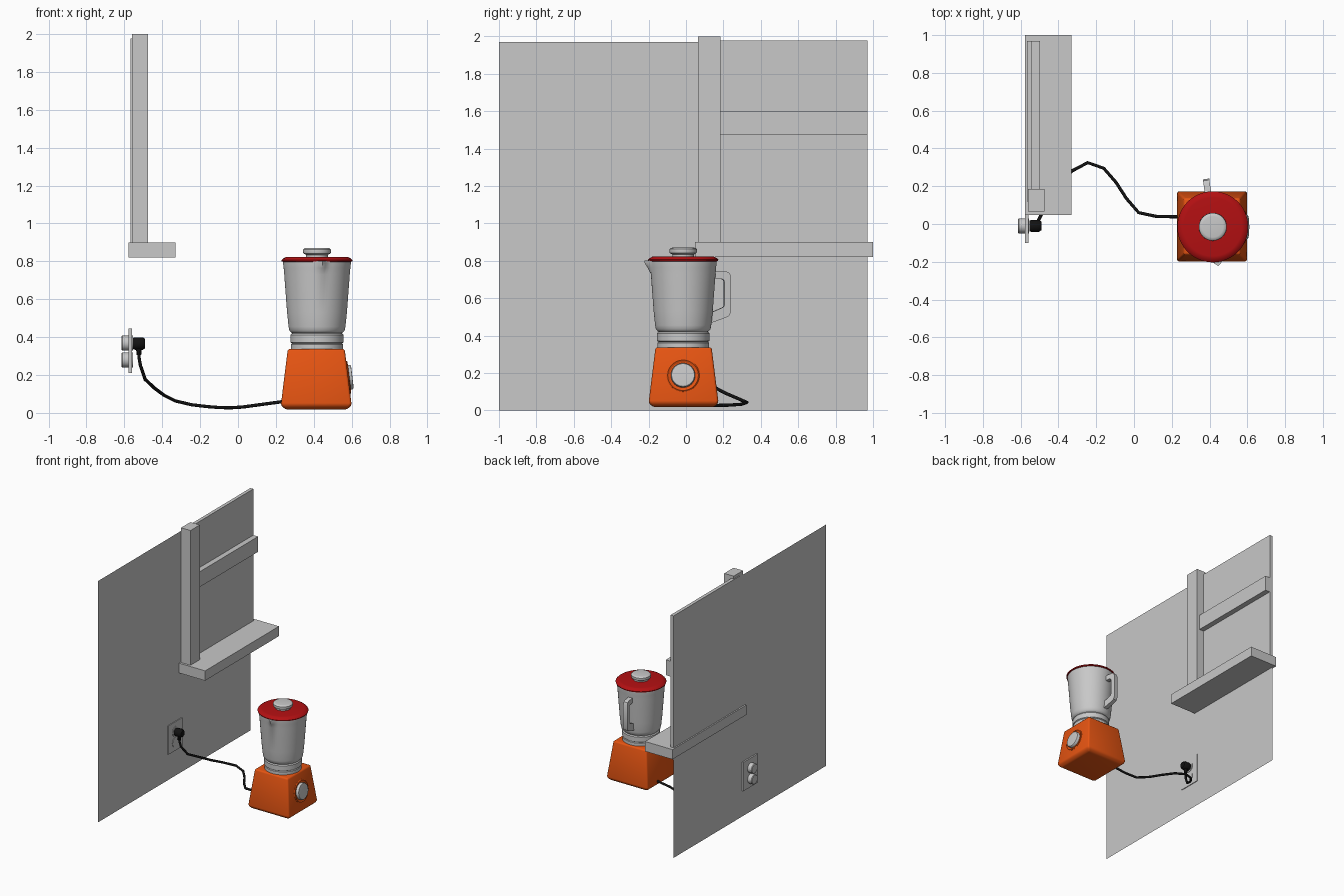
import bpy, bmesh, math
from mathutils import Matrix, Vector

if "Cube" in bpy.data.objects:
    bpy.data.objects.remove(bpy.data.objects["Cube"])


def material(name, rgb):
    m = bpy.data.materials.new(name)
    m.diffuse_color = (*rgb, 1)
    m.use_nodes = True
    m.node_tree.nodes["Principled BSDF"].inputs["Base Color"].default_value = m.diffuse_color
    return m


GREY = material("light_grey", (0.58, 0.58, 0.58))
ORANGE = material("orange", (0.8, 0.09, 0.006))
RED = material("dark_red", (0.45, 0.005, 0.006))
BLACK = material("black", (0.006, 0.006, 0.006))


def finish(name, bm, mat, smooth=True):
    bmesh.ops.recalc_face_normals(bm, faces=bm.faces)
    me = bpy.data.meshes.new(name)
    bm.to_mesh(me)
    bm.free()
    ob = bpy.data.objects.new(name, me)
    bpy.context.collection.objects.link(ob)
    me.materials.append(mat)
    if smooth:
        bpy.ops.object.select_all(action='DESELECT')
        ob.select_set(True)
        bpy.context.view_layer.objects.active = ob
        bpy.ops.object.shade_smooth_by_angle(angle=math.radians(35))
    return ob


def box(name, x, y, z, mat):
    """Box from (min, max) pairs."""
    bm = bmesh.new()
    size = [b - a for a, b in (x, y, z)]
    mid = [(a + b) / 2 for a, b in (x, y, z)]
    bmesh.ops.create_cube(bm, size=1, matrix=Matrix.Translation(mid) @ Matrix.Diagonal((*size, 1)))
    return finish(name, bm, mat, False)


def lathe(name, profile, mat, matrix, n=48, deform=None):
    """Spin a (radius, height) profile about local z, capped at both ends."""
    bm = bmesh.new()
    rings = []
    for r, h in profile:
        ring = []
        for i in range(n):
            a = 2 * math.pi * i / n
            rr = r + (deform(a, h) if deform else 0)
            ring.append(bm.verts.new((rr * math.cos(a), rr * math.sin(a), h)))
        rings.append(ring)
    for a, b in zip(rings, rings[1:]):
        for i in range(n):
            j = (i + 1) % n
            bm.faces.new((a[i], a[j], b[j], b[i]))
    bm.faces.new(rings[0][::-1])
    bm.faces.new(rings[-1])
    bm.transform(matrix)
    return finish(name, bm, mat)


# wall sheet and window
bm = bmesh.new()
bm.faces.new([bm.verts.new((-0.565, y, z)) for y, z in ((-1, 0), (0.97, 0), (0.97, 1.97), (-1, 1.97))])
finish("wall", bm, GREY, False)
box("window_pane", (-0.567, -0.54), (0.12, 0.97), (0.86, 1.977), GREY)
box("window_post", (-0.56, -0.475), (0.065, 0.185), (0.9, 2.0), GREY)
box("window_crossbar", (-0.54, -0.497), (0.185, 0.97), (1.475, 1.6), GREY)
box("window_sill", (-0.578, -0.33), (0.047, 1.0), (0.82, 0.9), GREY)

# wall outlet: plate and two sockets that run through the wall
box("outlet_plate", (-0.577, -0.559), (-0.1, 0.083), (0.21, 0.445), GREY)
for label, z in (("upper", 0.368), ("lower", 0.28)):
    lathe("outlet_socket_" + label, [(0.036, 0), (0.04, 0.005), (0.04, 0.06)], GREY,
          Matrix.Translation((-0.615, -0.01, z)) @ Matrix.Rotation(math.pi / 2, 4, 'Y'), 24)

# plug with strain relief
lathe("plug", [(0.03, 0), (0.033, 0.01), (0.033, 0.05), (0.025, 0.062)], BLACK,
      Matrix.Translation((-0.553, -0.01, 0.366)) @ Matrix.Rotation(math.pi / 2, 4, 'Y'), 10)
lathe("plug_strain_relief", [(0.012, 0), (0.017, 0.05)], BLACK,
      Matrix.Translation((-0.523, -0.01, 0.305)), 10)

# power cord
path = [(-.523, -.01, .33), (-.522, -.008, .29), (-.515, .0, .25), (-.49, .05, .177),
        (-.44, .14, .13), (-.39, .21, .093), (-.33, .28, .063), (-.245, .325, .043),
        (-.16, .295, .033), (-.095, .22, .028), (-.04, .135, .027), (.025, .06, .031),
        (.12, .04, .044), (.27, .038, .064)]
cu = bpy.data.curves.new("power_cord", 'CURVE')
cu.dimensions = '3D'
cu.bevel_depth = 0.009
cu.bevel_resolution = 2
cu.use_fill_caps = True
sp = cu.splines.new('POLY')
sp.points.add(len(path) - 1)
for p, co in zip(sp.points, path):
    p.co = (*co, 1)
cord = bpy.data.objects.new("power_cord", cu)
bpy.context.collection.objects.link(cord)
cu.materials.append(BLACK)
bpy.ops.object.select_all(action='DESELECT')
cord.select_set(True)
bpy.context.view_layer.objects.active = cord
bpy.ops.object.convert(target='MESH')

# motor base: tapered square body with rounded edges
CX, CY = 0.413, -0.013
bm = bmesh.new()
rings = []
for half, z in ((0.162, 0.018), (0.187, 0.04), (0.15, 0.338)):
    rings.append([bm.verts.new((CX + sx * half, CY + sy * half, z))
                  for sx, sy in ((-1, -1), (1, -1), (1, 1), (-1, 1))])
for a, b in zip(rings, rings[1:]):
    for i in range(4):
        bm.faces.new((a[i], a[(i + 1) % 4], b[(i + 1) % 4], b[i]))
bm.faces.new(rings[0][::-1])
bm.faces.new(rings[-1])
bmesh.ops.bevel(bm, geom=list(bm.edges), offset=0.012, segments=3, profile=0.5, affect='EDGES')
finish("motor_base", bm, ORANGE)

# control dial on the sloping right side
side = Matrix.Translation((0.579, CY - 0.003, 0.187)) @ Matrix.Rotation(math.radians(83), 4, 'Y')
lathe("dial_surround", [(0.088, -0.01), (0.088, 0.004), (0.082, 0.009), (0.074, 0.004), (0.07, 0.002)],
      ORANGE, side)
lathe("dial", [(0.065, -0.005), (0.065, 0.018), (0.061, 0.024), (0.05, 0.025)], GREY, side)

# jug, turned slightly so the handle and spout sit off axis
jug = Matrix.Translation((0.417, -0.015, 0)) @ Matrix.Rotation(math.radians(8), 4, 'Z')
lathe("jug_collar", [(0.138, 0.33), (0.138, 0.362), (0.132, 0.367), (0.14, 0.372), (0.14, 0.412),
                     (0.134, 0.42), (0.12, 0.422)], GREY, jug)


def spout(a, h):
    """Outward push for the pouring lip at local -y."""
    d = abs(a - 1.5 * math.pi)
    return 0.03 * max(0, 1 - d / 0.2) * min(1, max(0, (h - 0.73) / 0.06))


lathe("jug", [(0.115, 0.415), (0.135, 0.422), (0.146, 0.435), (0.15, 0.455), (0.158, 0.53),
              (0.173, 0.73), (0.176, 0.765), (0.179, 0.79), (0.179, 0.802)], GREY, jug, 72, spout)

# handle: matching outer and inner outlines, given width
outer = [(.163, .743), (.233, .743), (.248, .735), (.256, .715), (.256, .53), (.248, .508), (.23, .497), (.14, .465)]
inner = [(.163, .702), (.208, .702), (.217, .698), (.22, .688), (.22, .565), (.218, .556), (.21, .55), (.14, .52)]
bm = bmesh.new()
sec = []
for (ro, zo), (ri, zi) in zip(outer, inner):
    sec.append([bm.verts.new(c) for c in ((-.017, ro, zo), (.017, ro, zo), (.017, ri, zi), (-.017, ri, zi))])
for a, b in zip(sec, sec[1:]):
    for i in range(4):
        bm.faces.new((a[i], a[(i + 1) % 4], b[(i + 1) % 4], b[i]))
bm.faces.new(sec[0])
bm.faces.new(sec[-1][::-1])
bm.transform(jug)
finish("jug_handle", bm, GREY)

# lid and filler cap
lathe("lid", [(0.17, 0.796), (0.186, 0.799), (0.188, 0.806), (0.18, 0.814), (0.166, 0.822), (0.155, 0.824)],
      RED, jug, 64)
lathe("filler_cap", [(0.058, 0.815), (0.058, 0.834), (0.072, 0.842), (0.074, 0.85), (0.073, 0.862),
                     (0.066, 0.869), (0.055, 0.871)], GREY, jug)
